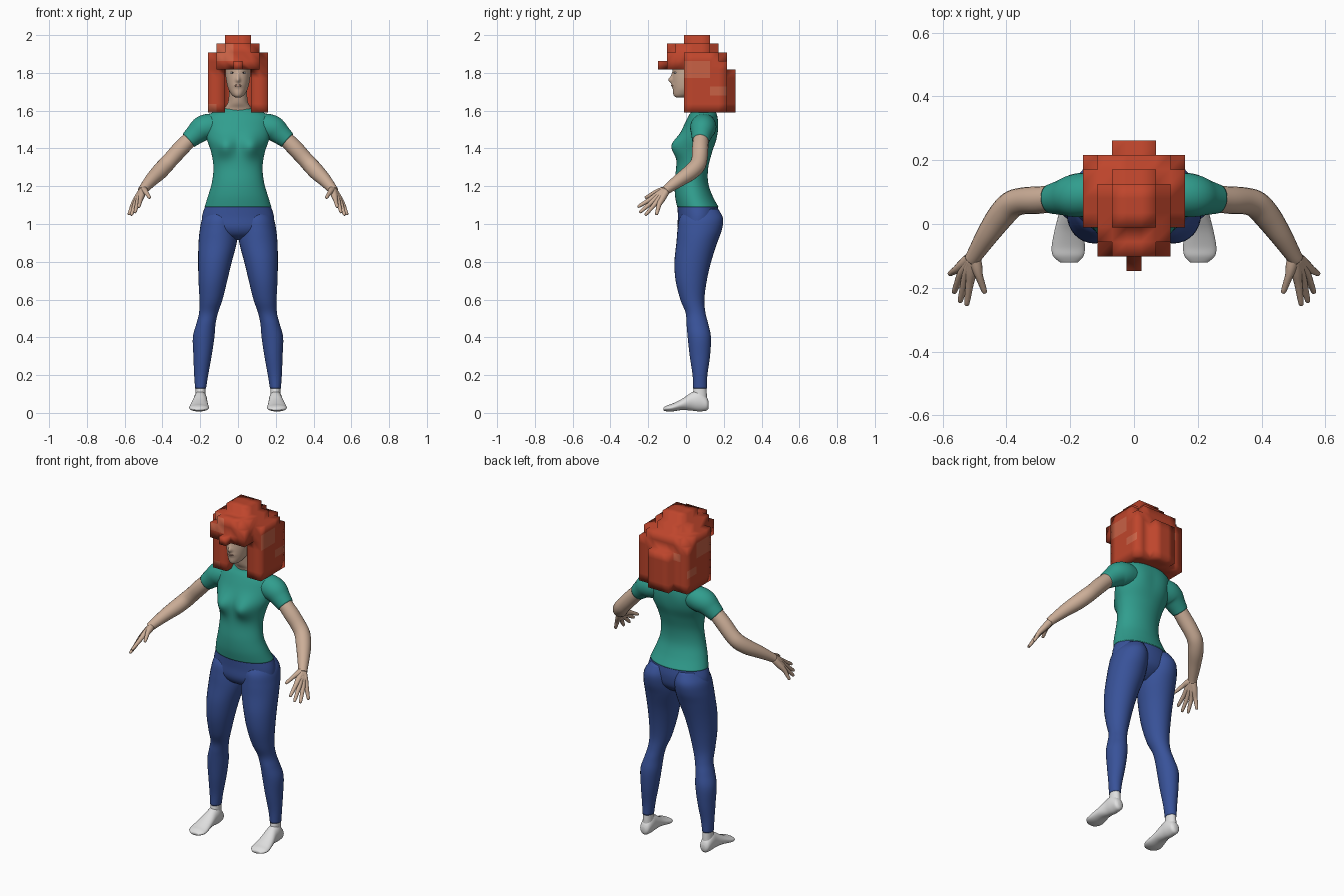
import bpy, bmesh, math
from mathutils import Vector

cube = bpy.data.objects.get("Cube")
if cube:
    bpy.data.objects.remove(cube, do_unlink=True)


def material(name, red, green, blue):
    mat = bpy.data.materials.new(name)
    mat.use_nodes = True
    colour = (red, green, blue, 1)
    mat.diffuse_color = colour
    shader = next(n for n in mat.node_tree.nodes if n.type == "BSDF_PRINCIPLED")
    shader.inputs["Base Color"].default_value = colour
    shader.inputs["Roughness"].default_value = 0.8
    return mat


SKIN = material("skin", 0.6, 0.42, 0.31)
LIP = material("lip", 0.5, 0.29, 0.22)
SHIRT = material("teal_shirt", 0.03, 0.34, 0.27)
TROUSERS = material("blue_trousers", 0.04, 0.085, 0.32)
WHITE = material("white", 0.74, 0.74, 0.74)
DARK = material("dark_iris", 0.05, 0.035, 0.03)
HAIR = material("red_hair", 0.52, 0.06, 0.025)
HAIR_LIGHT = material("light_red_hair", 0.58, 0.12, 0.06)


def finish(name, bm, mats, mirror=False):
    """Turn a bmesh into a smooth shaded object, mirrored across x if asked."""
    bmesh.ops.recalc_face_normals(bm, faces=bm.faces)
    for face in bm.faces:
        face.smooth = True
    mesh = bpy.data.meshes.new(name)
    bm.to_mesh(mesh)
    bm.free()
    for mat in mats:
        mesh.materials.append(mat)
    obj = bpy.data.objects.new(name, mesh)
    bpy.context.collection.objects.link(obj)
    if mirror:
        mod = obj.modifiers.new("Mirror", "MIRROR")
        mod.use_mirror_merge = False
    return obj


def spline(keys, steps):
    """Catmull-Rom interpolation between tuples of numbers."""
    out = []
    last = len(keys) - 1
    for i in range(last):
        quad = [keys[max(0, min(last, i + d))] for d in (-1, 0, 1, 2)]
        for s in range(steps):
            t = s / steps
            out.append([b + t * (c - a) / 2 + t * t * (a - 2.5 * b + 2 * c - d / 2)
                        + t ** 3 * (1.5 * (b - c) + (d - a) / 2)
                        for a, b, c, d in zip(*quad)])
    return out + [list(keys[last])]


def skin_rings(rings):
    bm = bmesh.new()
    loops = [[bm.verts.new(p) for p in ring] for ring in rings]
    count = len(loops[0])
    for low, high in zip(loops, loops[1:]):
        for i in range(count):
            j = (i + 1) % count
            bm.faces.new((low[i], low[j], high[j], high[i]))
    bm.faces.new(loops[0])
    bm.faces.new(loops[-1])
    return bm


def loft(name, mat, keys, mirror=False, lengthwise=False, count=32, steps=5):
    """Keys: position, centre x, half width, near edge, far edge."""
    rings = []
    for pos, cx, half, near, far in spline(keys, steps):
        ring = []
        for i in range(count):
            a = math.tau * i / count
            x = cx + half * math.cos(a)
            other = (near + far) / 2 + (far - near) / 2 * math.sin(a)
            ring.append((x, pos, other) if lengthwise else (x, other, pos))
        rings.append(ring)
    return finish(name, skin_rings(rings), [mat], mirror)


def tube(name, mat, keys, count=16, steps=5):
    """Mirrored round limb. Keys: x, y, z, radius."""
    path = spline(keys, steps)
    rings = []
    for i, (x, y, z, r) in enumerate(path):
        ahead = Vector(path[min(i + 1, len(path) - 1)][:3])
        tangent = (ahead - Vector(path[max(i - 1, 0)][:3])).normalized()
        u = tangent.cross(Vector((0, 0, 1))).normalized()
        v = tangent.cross(u)
        angles = [math.tau * k / count for k in range(count)]
        rings.append([Vector((x, y, z)) + r * (u * math.cos(a) + v * math.sin(a))
                      for a in angles])
    return finish(name, skin_rings(rings), [mat], True)


def bulge(obj, x, z, width, height, push, split=0.05):
    """Push the surface along y around (+-x, z); negative push faces front."""
    front = push < 0
    for v in obj.data.vertices:
        if (v.co.y < split) == front:
            dx, dz = (abs(v.co.x) - x) / width, (v.co.z - z) / height
            v.co.y += push * math.exp(-dx * dx - dz * dz)


def ellipsoid(name, mat, centre, size, mirror=False):
    bm = bmesh.new()
    bmesh.ops.create_uvsphere(bm, u_segments=16, v_segments=10, radius=1)
    bmesh.ops.scale(bm, vec=size, verts=bm.verts)
    bmesh.ops.translate(bm, vec=centre, verts=bm.verts)
    return finish(name, bm, [mat], mirror)


# Shirt body
shirt = loft("shirt_body", SHIRT, [
    (1.09, 0, .177, -.047, .172), (1.15, 0, .158, -.058, .14),
    (1.22, 0, .138, -.06, .117), (1.3, 0, .13, -.052, .118),
    (1.38, 0, .142, -.047, .138), (1.45, 0, .165, -.04, .16),
    (1.52, 0, .172, -.012, .168), (1.57, 0, .165, .012, .165),
    (1.597, 0, .12, .03, .155), (1.612, 0, .075, .035, .145)], count=64, steps=6)
bulge(shirt, .07, 1.41, .05, .055, -.042)
bulge(shirt, .08, 1.5, .06, .08, .008)

# Trousers
loft("hips", TROUSERS, [
    (.915, 0, .05, .03, .09), (.94, 0, .13, -.02, .13), (.98, 0, .185, -.043, .165),
    (1.04, 0, .19, -.043, .175), (1.093, 0, .174, -.045, .168)], count=48)
loft("trouser_leg", TROUSERS, [
    (.13, .198, .029, .038, .11), (.2, .195, .037, .035, .113),
    (.3, .188, .048, .02, .127), (.4, .182, .057, .009, .132),
    (.47, .17, .051, .003, .118), (.53, .156, .05, -.002, .103),
    (.6, .143, .061, -.03, .097), (.7, .133, .076, -.055, .11),
    (.8, .122, .089, -.061, .133), (.9, .108, .101, -.051, .165),
    (.97, .104, .098, -.045, .19), (1.03, .1, .088, -.035, .196),
    (1.08, .09, .06, .0, .17)], mirror=True)

# Feet
loft("ankle", WHITE, [(.05, .198, .03, .035, .112), (.1, .198, .027, .036, .11),
                      (.135, .198, .026, .042, .107)], mirror=True)
loft("foot", WHITE, [
    (.12, .199, .015, .025, .06), (.108, .199, .029, .012, .085),
    (.07, .199, .035, .008, .118), (.03, .2, .037, .012, .108),
    (-.02, .204, .045, .015, .075), (-.07, .206, .052, .008, .05),
    (-.1, .206, .048, .008, .04), (-.12, .204, .028, .012, .028)],
    mirror=True, lengthwise=True)

# Arms
tube("sleeve", SHIRT, [(.1, .092, 1.52, .062), (.15, .092, 1.515, .069),
                       (.19, .088, 1.503, .067), (.225, .083, 1.475, .056),
                       (.262, .078, 1.443, .046)], count=24)
tube("arm", SKIN, [(.235, .08, 1.468, .04), (.3, .075, 1.403, .043),
                   (.35, .072, 1.348, .042), (.385, .06, 1.31, .043),
                   (.42, .022, 1.272, .042), (.46, -.035, 1.232, .035),
                   (.498, -.095, 1.188, .026), (.508, -.11, 1.175, .024)], count=20)

# Hands: each finger starts at the wrist so that together they form the palm
fingers = {
    "index": ((.515, -.185, 1.133), (.525, -.256, 1.09)),
    "middle": ((.53, -.178, 1.118), (.546, -.246, 1.06)),
    "ring": ((.544, -.162, 1.108), (.565, -.216, 1.046)),
    "little": ((.555, -.142, 1.104), (.579, -.157, 1.048)),
    "thumb": ((.487, -.16, 1.168), (.467, -.217, 1.138)),
}
wrist = Vector((.502, -.1, 1.183))
for label, (knuckle, tip) in fingers.items():
    knuckle, tip = Vector(knuckle), Vector(tip)
    start = wrist.lerp(knuckle, .1)
    middle = knuckle.lerp(tip, .5)
    tube(label + "_finger", SKIN,
         [(*start, .02), (*wrist.lerp(knuckle, .6), .018), (*knuckle, .013),
          (*middle, .0105), (*knuckle.lerp(tip, .92), .008), (*tip, .003)],
         count=12, steps=3)

# Neck and head
loft("neck", SKIN, [(1.59, 0, .078, .035, .14), (1.615, 0, .07, .028, .135),
                    (1.645, 0, .053, .012, .122), (1.7, 0, .047, .0, .11),
                    (1.74, 0, .045, .0, .1)])
head = loft("head", SKIN, [
    (1.67, 0, .013, -.05, -.015), (1.677, 0, .026, -.062, .02),
    (1.692, 0, .039, -.068, .05), (1.72, 0, .053, -.07, .08),
    (1.76, 0, .062, -.072, .1), (1.8, 0, .067, -.07, .118),
    (1.85, 0, .066, -.066, .12), (1.9, 0, .055, -.045, .105),
    (1.935, 0, .03, -.01, .07)], count=80, steps=8)
bulge(head, 0, 1.762, .011, .015, -.02, 0)
bulge(head, 0, 1.785, .008, .02, -.007, 0)
bulge(head, 0, 1.733, .022, .012, -.006, 0)
bulge(head, .028, 1.815, .02, .006, -.004, 0)
ellipsoid("lips", LIP, (0, -.0715, 1.733), (.02, .008, .006))
ellipsoid("eye", WHITE, (.028, -.053, 1.801), (.013, .011, .005), True)
ellipsoid("iris", DARK, (.028, -.0595, 1.801), (.0045, .006, .0045), True)

# Blocky hair, built from a grid of cells
CELL = .0455
BACK, TOP = 7, 8


def is_hair(i, j, k):
    side = abs(i)
    if k < 0 or k > TOP or j < 0:
        return False
    if k <= 4:
        if side <= 1:
            return 6 <= j <= BACK + 1
        return side <= 3 and 3 <= j <= BACK
    if k == 5 and j == 0:
        return side == 0
    if k <= 6:
        return (side <= 2 and 1 <= j <= BACK) or (side == 3 and 3 <= j <= BACK - (k == 6))
    if k == 7:
        return (side <= 1 and 1 <= j <= 6) or (side == 2 and 2 <= j <= 5)
    return side <= 1 and 3 <= j <= 5


def is_light(i, j, k, n):
    if n[0]:
        return (k in (4, 5) and j in (3, 4, 5)) or (k == 2 and j in (6, 7))
    if n[1] < 0:
        return (k in (6, 7) and i in (-2, -1)) or (k == 0 and i == -3)
    return n[1] > 0 and k == 4 and i == -2


bm = bmesh.new()
corners = {}
for i in range(-3, 4):
    for j in range(BACK + 2):
        for k in range(TOP + 1):
            if not is_hair(i, j, k):
                continue
            for axis in range(3):
                for sign in (-1, 1):
                    n = [0, 0, 0]
                    n[axis] = sign
                    if is_hair(i + n[0], j + n[1], k + n[2]):
                        continue
                    quad = []
                    for a, b in ((0, 0), (1, 0), (1, 1), (0, 1)):
                        p = [i, j, k]
                        p[axis] += (sign + 1) // 2
                        p[(axis + 1) % 3] += a
                        p[(axis + 2) % 3] += b
                        key = tuple(p)
                        if key not in corners:
                            corners[key] = bm.verts.new(((p[0] - .5) * CELL,
                                                         p[1] * CELL - .147,
                                                         p[2] * CELL + 1.5905))
                        quad.append(corners[key])
                    if sign < 0:
                        quad.reverse()
                    face = bm.faces.new(quad)
                    face.material_index = int(is_light(i, j, k, n))
finish("hair", bm, [HAIR, HAIR_LIGHT])
